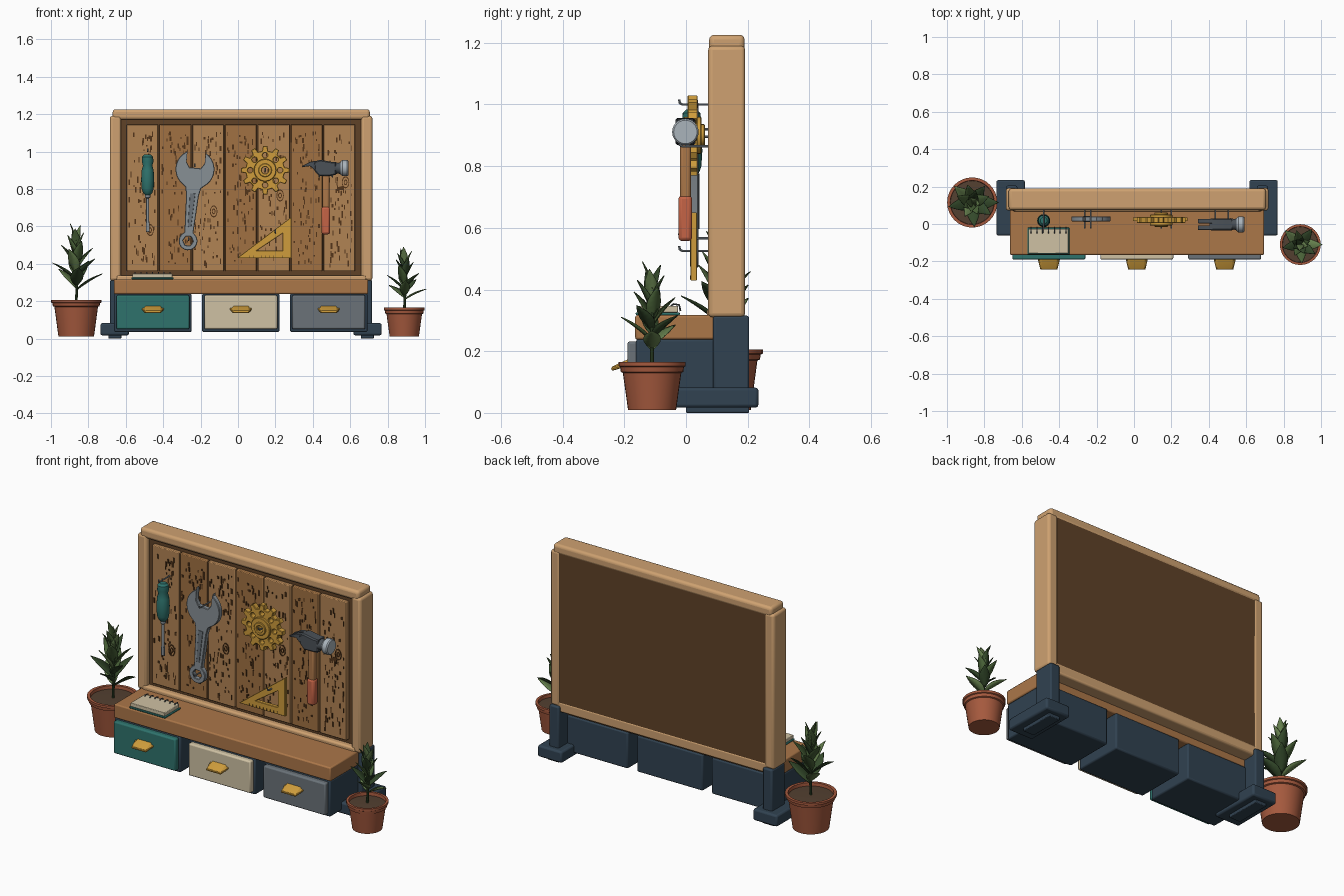
import bpy, bmesh, random
from math import sin, cos, pi, radians
from mathutils import Vector, Matrix

if "Cube" in bpy.data.objects:
    bpy.data.objects.remove(bpy.data.objects["Cube"])

random.seed(4)
PALETTE = dict(tan=(205, 160, 112), oak=(170, 118, 74), plank_a=(176, 130, 84), plank_b=(160, 113, 68),
               brown=(96, 68, 44), grain=(84, 56, 32), navy=(52, 68, 82), teal=(50, 114, 108),
               cream=(206, 192, 162), slate=(106, 114, 120), steel=(134, 142, 148), light=(168, 178, 186),
               iron=(76, 82, 88), gold=(205, 155, 62), red=(196, 100, 72), clay=(164, 90, 64),
               soil=(84, 66, 52), leaf0=(54, 74, 46), leaf1=(74, 98, 58), leaf2=(100, 126, 78))


def finish(o, color, bevel=0, seg=2):
    m = bpy.data.materials.get(color) or bpy.data.materials.new(color)
    m.diffuse_color = [(c / 255) ** 2.2 for c in PALETTE[color]] + [1]
    m.use_nodes = True
    m.node_tree.nodes["Principled BSDF"].inputs["Base Color"].default_value = m.diffuse_color
    o.data.materials.append(m)
    if bevel:
        b = o.modifiers.new("bevel", 'BEVEL')
        b.width, b.segments = bevel, seg
    bpy.ops.object.select_all(action='DESELECT')
    o.select_set(True)
    bpy.context.view_layer.objects.active = o
    if o.type == 'CURVE':
        bpy.ops.object.convert(target='MESH')
    bpy.ops.object.shade_smooth_by_angle(angle=radians(35))
    return o


def link(name, data):
    o = bpy.data.objects.new(name, data)
    bpy.context.collection.objects.link(o)
    return o


def from_bm(name, bm, color, bevel=0, seg=2):
    me = bpy.data.meshes.new(name)
    bm.to_mesh(me)
    bm.free()
    return finish(link(name, me), color, bevel, seg)


def add_cube(bm, x0, x1, y0, y1, z0, z1):
    bmesh.ops.create_cube(bm, size=1, matrix=Matrix.Translation(((x0 + x1) / 2, (y0 + y1) / 2, (z0 + z1) / 2))
                          @ Matrix.Diagonal((x1 - x0, y1 - y0, z1 - z0, 1)))


def box(name, x0, x1, y0, y1, z0, z1, color, bevel=0.006, seg=2):
    bm = bmesh.new()
    add_cube(bm, x0, x1, y0, y1, z0, z1)
    return from_bm(name, bm, color, bevel, seg)


def lathe(name, profile, loc, color, seg=32, axis='Z'):
    bm = bmesh.new()
    vs = [bm.verts.new((r, 0, z)) for r, z in profile]
    es = [bm.edges.new(p) for p in zip(vs, vs[1:])]
    bmesh.ops.spin(bm, geom=vs + es, cent=(0, 0, 0), axis=(0, 0, 1), angle=2 * pi, steps=seg)
    bmesh.ops.remove_doubles(bm, verts=bm.verts, dist=1e-5)
    bmesh.ops.recalc_face_normals(bm, faces=bm.faces)
    rot = {'Z': Matrix(), 'X': Matrix.Rotation(pi / 2, 4, 'Y'), 'Y': Matrix.Rotation(pi / 2, 4, 'X')}[axis]
    bm.transform(Matrix.Translation(loc) @ rot)
    return from_bm(name, bm, color)


def plate(name, loops, y0, y1, color, bev=0.003):
    """Flat x-z outline (with holes) extruded along y."""
    cu = bpy.data.curves.new(name, 'CURVE')
    cu.dimensions, cu.fill_mode = '2D', 'BOTH'
    cu.extrude, cu.bevel_depth, cu.offset, cu.bevel_resolution = (y1 - y0) / 2 - bev, bev, -bev, 0
    for pts in loops:
        s = cu.splines.new('POLY')
        s.points.add(len(pts) - 1)
        for p, (x, z) in zip(s.points, pts):
            p.co = (x, z, 0, 1)
        s.use_cyclic_u = True
    o = link(name, cu)
    o.rotation_euler.x, o.location.y = pi / 2, (y0 + y1) / 2
    return finish(o, color)


def wire(name, pts, r, color):
    cu = bpy.data.curves.new(name, 'CURVE')
    cu.dimensions, cu.bevel_depth, cu.bevel_resolution, cu.use_fill_caps = '3D', r, 2, True
    s = cu.splines.new('POLY')
    s.points.add(len(pts) - 1)
    for p, c in zip(s.points, pts):
        p.co = (*c, 1)
    return finish(link(name, cu), color)


def arc(cx, cz, r, a0, a1, n):
    return [(cx + r * cos(radians(a0 + (a1 - a0) * i / n)), cz + r * sin(radians(a0 + (a1 - a0) * i / n)))
            for i in range(n + 1)]


def circle(cx, cz, r, n=24):
    return arc(cx, cz, r, 0, 360, n)[:-1]


# Frame, legs and feet (mirrored about the bench centre)
CX = 0.0165
for s, side in ((-1, "left"), (1, "right")):
    def mbox(name, a, b, *rest):
        box(f"{side}_{name}", *sorted((CX + s * a, CX + s * b)), *rest)
    mbox("frame_post", 0.642, 0.702, 0.072, 0.192, 0.31, 1.19, "tan", 0.014, 3)
    mbox("leg", 0.64, 0.7, 0.088, 0.205, 0, 0.315, "navy", 0.008)
    mbox("foot", 0.6, 0.752, -0.062, 0.235, 0.017, 0.082, "navy", 0.01)
    mbox("foot_pad", 0.64, 0.71, 0.0, 0.205, 0.0, 0.03, "navy", 0.004)
box("frame_top_rail", -0.67, 0.705, 0.075, 0.19, 1.17, 1.226, "tan", 0.016, 3)
box("frame_bottom_rail", -0.65, 0.685, 0.068, 0.19, 0.28, 0.338, "tan", 0.01, 3)
box("back_panel", -0.635, 0.668, 0.1, 0.188, 0.3, 1.185, "brown", 0.004)

# Planks with grain flecks and knots
flecks = bmesh.new()
for i in range(7):
    x = -0.595 + 0.1755 * i
    box("plank", x, x + 0.168, 0.078, 0.105, 0.36, 1.145, "plank_b" if i % 2 else "plank_a", 0.004)
    for k in range(75):
        fx = x + min(0.15, max(0.014, random.gauss(0.085, 0.045)))
        fz, w, h = random.uniform(0.39, 1.1), random.uniform(0.002, 0.005), random.uniform(0.004, 0.016)
        add_cube(flecks, fx - w, fx + w, 0.075, 0.082, fz - h, fz + h)
from_bm("wood_grain", flecks, "grain")
for kx, kz in ((-0.13, 0.68), (0.225, 0.765), (0.575, 0.835), (-0.47, 0.58)):
    for r in (0.012, 0.025):
        plate("wood_knot", [[(kx + .8 * (x - kx), kz + 1.3 * (z - kz)) for x, z in circle(kx, kz, q, 16)]
                            for q in (r, r - 0.005)], 0.074, 0.082, "grain", 0)

# Bench and drawers
box("bench_top", -0.664, 0.696, -0.165, 0.12, 0.238, 0.317, "oak", 0.007)
for i, col in enumerate(("teal", "cream", "slate")):
    c = -0.455 + 0.47 * i
    box("drawer_case", c - 0.207, c + 0.207, -0.162, 0.125, 0.035, 0.24, "navy", 0.008)
    box("drawer_front", c - 0.195, c + 0.195, -0.19, -0.15, 0.05, 0.232, col, 0.008)
    bm = bmesh.new()
    for w, y, z in ((0.04, -0.188, 0.174), (0.053, -0.188, 0.158), (0.04, -0.24, 0.15), (0.04, -0.242, 0.14),
                    (0.05, -0.215, 0.155)):
        for s in (-1, 1):
            bm.verts.new((c + s * w, y, z))
    bmesh.ops.convex_hull(bm, input=bm.verts)
    from_bm("drawer_handle", bm, "gold", 0.002)
    wire("drawer_handle_rim", [(c - 0.053, -0.188, 0.158), (c - 0.042, -0.238, 0.143), (c + 0.042, -0.238, 0.143),
                               (c + 0.053, -0.188, 0.158)], 0.006, "gold")

# Notepad with binding rings
box("notepad_cover", -0.57, -0.345, -0.163, -0.02, 0.317, 0.326, "teal", 0.003)
box("notepad_pages", -0.565, -0.35, -0.158, -0.026, 0.326, 0.347, "cream", 0.003)
for i in range(7):
    x = -0.55 + i * 0.031
    wire("notepad_ring", [(x, -0.05, 0.346), (x, -0.04, 0.353), (x, -0.022, 0.35), (x, -0.018, 0.33)], 0.003, "iron")

# Screwdriver
lathe("screwdriver_handle", [(0, .985), (.018, .983), (.029, .972), (.031, .945), (.025, .925), (.032, .9),
                             (.035, .85), (.032, .8), (.024, .778), (.014, .768), (0, .768)],
      (-0.483, 0.018, 0), "teal", 16)
lathe("screwdriver_shaft", [(0, .79), (.014, .79), (.014, .755), (.008, .75), (.008, .62), (0, .62)],
      (-0.483, 0.018, 0), "steel", 12)
box("screwdriver_tip", -0.493, -0.473, 0.014, 0.022, 0.57, 0.625, "steel", 0.002)

# Wrench, drawn upright then leaned over
def lean(pts):
    a = radians(5.5)
    return [(-0.23 + x * cos(a) + z * sin(a), 0.905 - x * sin(a) + z * cos(a)) for x, z in pts]


outline = ([(0.048, 0.035), (0.052, 0.105)] + arc(0, 0, 0.104, 60, -42, 12) + [(0.042, -0.1), (0.034, -0.14)]
           + [(0.024, -0.34)] + arc(0, -0.385, 0.05, 50, -230, 18) + [(-0.024, -0.34), (-0.034, -0.14),
           (-0.042, -0.1)] + arc(0, 0, 0.104, 222, 120, 12) + [(-0.052, 0.105), (-0.048, 0.035), (-0.03, 0.008),
           (0.03, 0.008)])
plate("wrench", [lean(outline), lean(circle(0, -0.385, 0.027, 6))], 0.013, 0.041, "steel")
plate("wrench_groove", [lean([(0.014, -0.13), (0.009, -0.31), (-0.009, -0.31), (-0.014, -0.13)])],
      0.011, 0.043, "slate", 0.001)

# Gear with hub
G = (0.145, 0.9)
teeth = []
for i in range(12):
    for r, d in ((0.105, -9), (0.13, -5), (0.13, 5), (0.105, 9)):
        a = radians(30 * i + d)
        teeth.append((G[0] + r * cos(a), G[1] + r * sin(a)))
holes = [circle(G[0] + 0.08 * cos(i * pi / 4), G[1] + 0.08 * sin(i * pi / 4), 0.013, 12) for i in range(8)]
plate("gear", [teeth, circle(*G, 0.03)] + holes, 0.005, 0.038, "gold")
plate("gear_hub", [circle(*G, 0.06, 32), circle(*G, 0.028)], -0.008, 0.05, "gold")
plate("gear_bore", [circle(*G, 0.036), circle(*G, 0.018)], -0.015, 0.062, "gold")

# Set square with ruler marks
plate("set_square", [[(-0.005, 0.43), (0.285, 0.43), (0.285, 0.65)], [(0.1, 0.47), (0.238, 0.47), (0.238, 0.562)]],
      0.015, 0.036, "gold", 0.002)
for i in range(9):
    x = 0.06 + 0.022 * i
    box("ruler_mark", x - 0.001, x + 0.001, 0.0135, 0.018, 0.433, 0.445, "brown", 0)

# Hammer
box("hammer_handle", 0.452, 0.488, -0.02, 0.016, 0.6, 0.9, "oak", 0.01)
box("hammer_grip", 0.446, 0.492, -0.025, 0.02, 0.557, 0.705, "red", 0.012)
plate("hammer_head", [[(.405, .945), (.44, .956), (.5, .945), (.525, .945), (.525, .877), (.5, .87), (.435, .868),
                       (.41, .895)]], -0.034, 0.03, "iron", 0.006)
for y0, y1 in ((-0.032, -0.007), (0.003, 0.028)):
    plate("hammer_claw", [[(.42, .95), (.385, .945), (.342, .922), (.346, .917), (.385, .922), (.42, .89)]],
          y0, y1, "iron", 0.002)
lathe("hammer_neck", [(0, 0), (.034, 0), (.028, .02), (.034, .04), (0, .04)], (0.515, -0.002, 0.911), "iron", 20, 'X')
lathe("hammer_face", [(0, 0), (.034, 0), (.043, .01), (.043, .036), (.038, .042), (0, .042)],
      (0.548, -0.002, 0.911), "light", 24, 'X')

# Wall hooks holding the tools
for x, z in ((-0.483, 1.0), (-0.23, 0.92), (-0.264, 0.525), (0.145, 0.895), (0.2, 0.566), (0.435, 0.864), (0.505, 0.864)):
    wire("wall_hook", [(x, 0.09, z), (x, -0.012, z), (x, -0.02, z + 0.005), (x, -0.022, z + 0.016)], 0.004, "steel")


# Potted plants
def leaf(base, az, el, length, width, color):
    d = Vector((cos(az) * cos(el), sin(az) * cos(el), sin(el)))
    side = Vector((-sin(az), cos(az), 0))
    nor = d.cross(side)
    bm, rows = bmesh.new(), []
    for j in range(8):
        t = j / 7
        w = width * sin(pi * (0.04 + 0.95 * t) ** 0.85)
        mid = base + d * length * t - nor * (0.1 * length * t * t)
        rows.append([bm.verts.new(mid + side * k * w + nor * abs(k) * 0.3 * w) for k in (-1, 0, 1)])
    for a, b in zip(rows, rows[1:]):
        for k in (0, 1):
            bm.faces.new((a[k], a[k + 1], b[k + 1], b[k]))
    o = from_bm("plant_leaf", bm, color)
    o.modifiers.new("thickness", 'SOLIDIFY').thickness = 0.003


def plant(x, y, rim, foot, h, top, n):
    lathe("plant_pot", [(0, .01), (foot, .01), (rim * .87, h - .035), (rim * .93, h - .032), (rim * .95, h - .016),
                        (rim, h - .013), (rim, h), (rim * .88, h), (rim * .86, h - .03), (0, h - .03)],
          (x, y, 0), "clay")
    lathe("plant_soil", [(rim * .87, h - .03), (rim * .87, h - .018), (0, h - .012)], (x, y, 0), "soil")
    size = top - h
    wire("plant_stem", [(x, y, h - .02), (x + .006, y, h + size * .35), (x, y, h + size * .72)], 0.007, "leaf0")
    for i in range(n):
        t = i / (n - 1)
        el = radians(38 + 46 * t + random.uniform(-7, 7))
        leaf(Vector((x, y, h + size * (0.12 + 0.54 * t))), i * 2.4, el, size * (0.4 - 0.06 * t),
             size * (0.088 - 0.025 * t), f"leaf{random.randrange(3)}")


plant(-0.865, 0.115, 0.134, 0.095, 0.205, 0.62, 18)
plant(0.889, -0.11, 0.109, 0.078, 0.165, 0.495, 16)
